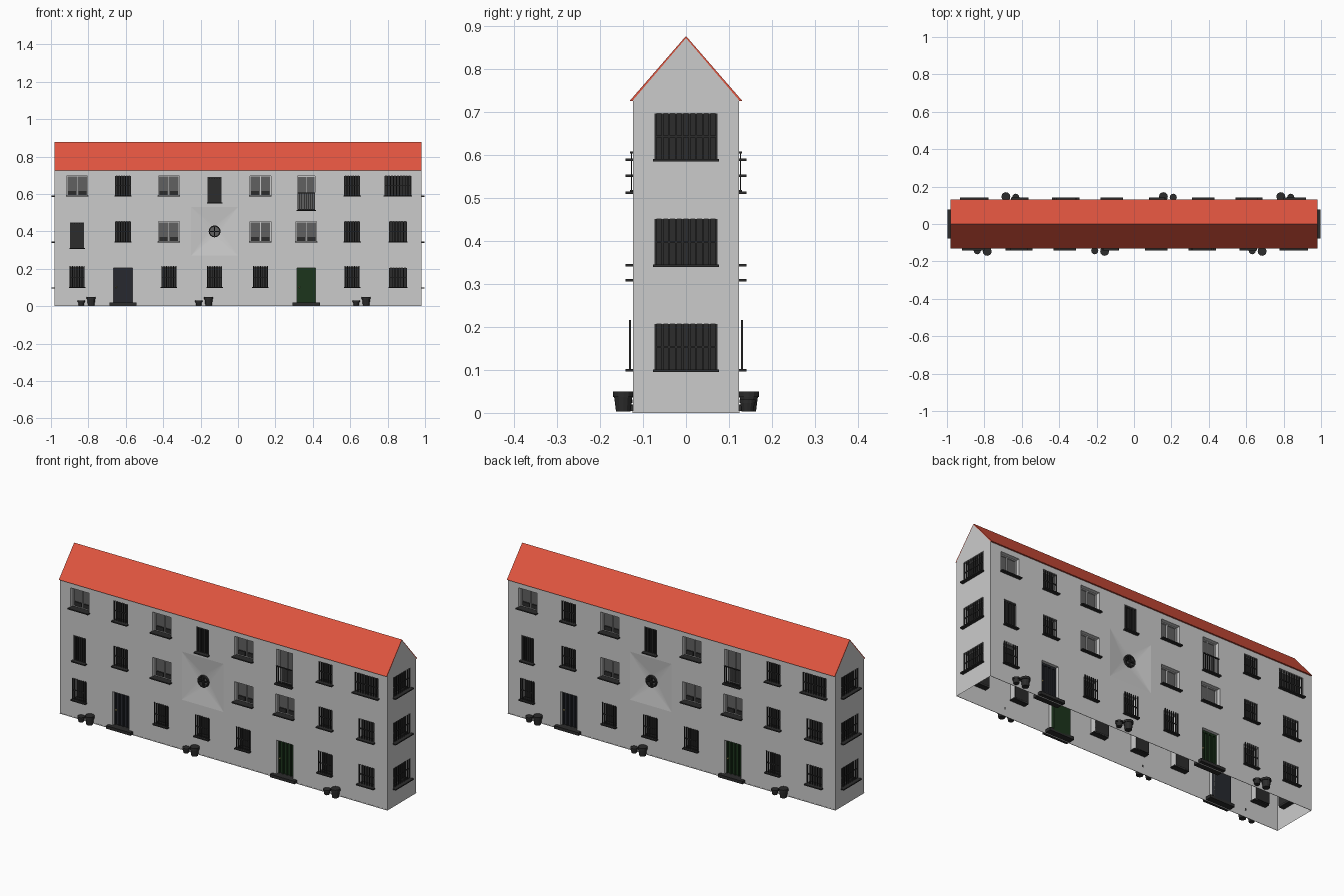
import bpy, bmesh, math
from mathutils import Matrix, Vector

if "Cube" in bpy.data.objects:
    bpy.data.objects.remove(bpy.data.objects["Cube"])

COLORS = {"dark": (0.025, 0.025, 0.025, 1), "glass": (0.12, 0.12, 0.12, 1),
          "red": (0.75, 0.09, 0.05, 1), "green": (0.012, 0.035, 0.012, 1),
          "blue_black": (0.02, 0.022, 0.028, 1), "brass": (0.7, 0.55, 0.2, 1)}
MATS = {}
def mat(name):
    if name not in MATS:
        MATS[name] = bpy.data.materials.new(name)
        MATS[name].diffuse_color = COLORS[name]
    return MATS[name]

def finish(bm, name, color=None, M=Matrix()):
    me = bpy.data.meshes.new(name)
    bm.to_mesh(me)
    bm.free()
    me.transform(M)
    ob = bpy.data.objects.new(name, me)
    bpy.context.collection.objects.link(ob)
    if color:
        me.materials.append(mat(color))
    return ob

def face(bm, *pts):
    return bm.faces.new([bm.verts.new(p) for p in pts])

def box(bm, x0, x1, y0, y1, z0, z1):
    m = Matrix.Translation(((x0+x1)/2, (y0+y1)/2, (z0+z1)/2)) @ Matrix.Diagonal((x1-x0, y1-y0, z1-z0, 1))
    bmesh.ops.create_cube(bm, size=1, matrix=m)

def bars(bm, x0, x1, y, z0, z1, n, t=0.005):
    for i in range(n):
        x = x0 + t/2 + (x1-x0-t) * i / (n-1)
        box(bm, x-t/2, x+t/2, y-t/2, y+t/2, z0, z1)

def facade(tag, half, openings, M, top=0.728, oculus=None, gable=None):
    """Wall in local space: x along, -y outward, y = 0 is the wall plane."""
    P = {}
    def part(name, color=None):
        return P.setdefault((name, color), bmesh.new())
    wall = part("wall")
    holes = [(u-w/2, u+w/2, a, b, k) for u, w, a, b, k in openings]
    if oculus:
        u, z = oculus
        holes.append((u-0.125, u+0.125, z-0.13, z+0.13, "oculus"))
    xs = sorted({-half, half, *[h[0] for h in holes], *[h[1] for h in holes]})
    # wall strips with the openings left out
    for a, b in zip(xs, xs[1:]):
        mid = (a+b)/2
        z = 0
        for h in sorted([h for h in holes if h[0] < mid < h[1]], key=lambda h: h[2]):
            if h[2] > z:
                face(wall, (a, 0, z), (b, 0, z), (b, 0, h[2]), (a, 0, h[2]))
            z = h[3]
        face(wall, (a, 0, z), (b, 0, z), (b, 0, top), (a, 0, top))
    if gable:
        face(wall, (-half, 0, top), (half, 0, top), (0, 0, gable))

    for x0, x1, z0, z1, k in holes:
        if k == "oculus":
            continue
        d = {"shutter": 0.018, "door": 0.035, "green_door": 0.035}.get(k, 0.035)
        # reveals
        c = [(x0, z0), (x1, z0), (x1, z1), (x0, z1)]
        for (p, q), (r, s) in zip(c, c[1:]+c[:1]):
            face(wall, (p, 0, q), (p, d, q), (r, d, s), (r, 0, s))
        w, h, m = x1-x0, z1-z0, (x0+x1)/2
        if k in ("door", "green_door"):
            col = "green" if k == "green_door" else "blue_black"
            bm = part(k + "_leaf", col)
            box(bm, x0, x1, 0.024, d, z0, z1)
            bars(bm, x0, x1, 0.021, z0, z1, 5, 0.008)
            box(bm, x0, x1, 0.017, 0.024, z1-0.01, z1)
            bmesh.ops.create_icosphere(part("door_knob", "brass"), subdivisions=1, radius=0.005,
                                       matrix=Matrix.Translation((x0+0.013, 0.012, z0+0.09)))
            box(part("door_step", "dark"), m-0.073, m+0.073, -0.02, 0.035, 0.004, 0.02)
            continue
        pane_col = "glass" if k in ("casement", "balcony") else "dark"
        box(part("window_pane_" + pane_col, pane_col), x0, x1, d-0.006, d, z0, z1)
        # projecting sill
        box(part("window_sill", "dark"), x0-0.004, x1+0.004, -0.018, d-0.006, z0-0.004, z0+0.002)
        rails = part("window_bars", "dark")
        if k in ("casement", "balcony"):
            fr = part("window_frame")
            t = 0.004
            for a, b in ((x0, x0+t), (m-t/2, m+t/2), (x1-t, x1)):
                box(fr, a, b, d-0.014, d-0.006, z0, z1)
            for a in (z0, z1-t):
                box(fr, x0, x1, d-0.014, d-0.006, a, a+t)
        if k == "casement":
            for s in (-1, 1):
                e = m + s*w/4
                box(rails, e-w*0.19, e+w*0.19, d-0.012, d-0.006, z0+0.004, z0+0.026)
        elif k == "balcony":
            bars(rails, x0, x1, -0.004, z0, z0+h*0.52, 9, 0.003)
            for a in (z0+0.006, z0+h*0.52):
                box(rails, x0, x1, -0.007, 0, a-0.004, a)
        elif k == "shutter":
            bars(rails, x0, x1, 0.008, z0, z1, 6, 0.008)
            box(rails, x0, x1, 0.003, 0.012, z1-0.008, z1)
        else:
            y = -0.007 if k == "grille" else 0.004
            bars(rails, x0, x1, y, z0, z1+(0.006 if k == "grille" else 0), max(7, round(w/0.014)), 0.0045)
            box(rails, x0, x1, y-0.002, y+0.002, z0+h*0.48, z0+h*0.52)

    if oculus:
        # dished square panel around a round window
        u, z = oculus
        n, r, d = 16, 0.032, 0.012
        ring = [(u+r*math.cos(t), z+r*math.sin(t)) for t in [math.pi/4+2*math.pi*i/n for i in range(n)]]
        sq = [(u+0.125, z+0.13), (u-0.125, z+0.13), (u-0.125, z-0.13), (u+0.125, z-0.13)]
        for s in range(4):
            a, b = sq[s], sq[(s+1) % 4]
            arc = [ring[(s*4+j) % n] for j in range(5)]
            face(wall, (a[0], 0, a[1]), (b[0], 0, b[1]), (arc[2][0], d, arc[2][1]))
            for j in range(4):
                o = a if j < 2 else b
                face(wall, (o[0], 0, o[1]), (arc[j+1][0], d, arc[j+1][1]), (arc[j][0], d, arc[j][1]))
        oc = part("round_window", "dark")
        for i in range(n):
            (p, q), (s, t) = ring[i], ring[(i+1) % n]
            g = lambda a, b, k, y: (u+(a-u)*k, y, z+(b-z)*k)
            face(oc, g(p, q, 1, 0), g(s, t, 1, 0), g(s, t, 0.8, 0), g(p, q, 0.8, 0))
            face(oc, g(p, q, 1, 0), g(p, q, 1, 0.03), g(s, t, 1, 0.03), g(s, t, 1, 0))
            face(oc, g(p, q, 0.8, 0), g(s, t, 0.8, 0), g(s, t, 0.8, 0.03), g(p, q, 0.8, 0.03))
        face(part("round_pane", "glass"), *[(p, 0.03, q) for p, q in ring])
        box(oc, u-0.003, u+0.003, 0.002, 0.01, z-0.03, z+0.03)
        box(oc, u-0.03, u+0.03, 0.002, 0.01, z-0.003, z+0.003)

    for (name, color), bm in P.items():
        bmesh.ops.remove_doubles(bm, verts=bm.verts, dist=1e-5)
        bmesh.ops.recalc_face_normals(bm, faces=bm.faces)
        if name == "wall":   # make the outside face outward
            f = max((f for f in bm.faces if abs(f.normal.y) > 0.99), key=lambda f: f.calc_area())
            if f.normal.y > 0:
                bmesh.ops.reverse_faces(bm, faces=bm.faces)
        finish(bm, tag + "_" + name, color, M)

# opening lists: centre, width, bottom, top, kind
col = [-0.86 + 0.245*i for i in range(8)]
front = [(col[i], 0.08, 0.10, 0.21, "grille") for i in (0, 2, 3, 4, 6)]
front += [(col[7], 0.095, 0.10, 0.205, "bars"),
          (col[1], 0.10, 0.012, 0.203, "door"), (col[5], 0.10, 0.012, 0.203, "green_door"),
          (col[0], 0.075, 0.31, 0.447, "shutter"), (col[3], 0.075, 0.553, 0.69, "shutter"),
          (col[5], 0.095, 0.513, 0.695, "balcony"),
          (col[7], 0.095, 0.345, 0.452, "bars"), (col[7], 0.145, 0.59, 0.697, "bars")]
front += [(col[i], 0.085, z, z+0.107, "bars") for i in (1, 6) for z in (0.345, 0.59)]
front += [(col[i], 0.112, z, z+0.107, "casement") for i, z in
          ((0, 0.59), (2, 0.59), (4, 0.59), (2, 0.345), (4, 0.345), (5, 0.345))]
side = [(0, 0.146, z, z+0.108, "bars") for z in (0.099, 0.343, 0.589)]

# the back repeats the front turned half round, as do the two ends
for turn, f_tag, s_tag in ((0, "front", "right"), (math.pi, "back", "left")):
    R = Matrix.Rotation(turn, 4, "Z")
    facade(f_tag, 0.98, front, R @ Matrix.Translation((0, -0.123, 0)), oculus=(col[3], 0.4))
    facade(s_tag, 0.123, side, R @ Matrix.Rotation(math.pi/2, 4, "Z") @ Matrix.Translation((0, -0.98, 0)),
           gable=0.872)
    # flower pots in pairs
    bm = bmesh.new()
    for x in (-0.785, -0.157, 0.685):
        for px, py, r, h in ((x, -0.146, 0.024, 0.05), (x-0.053, -0.143, 0.019, 0.031)):
            for r1, r2, a, b in ((0.7*r, 0.9*r, 0.003, 0.8*h), (r, r, 0.75*h, h)):
                bmesh.ops.create_cone(bm, cap_ends=True, segments=12, radius1=r1, radius2=r2, depth=b-a,
                                      matrix=Matrix.Translation((px, py, (a+b)/2)))
    finish(bm, f_tag + "_flower_pots", "dark", R)

# pitched roof, thin folded slab
bm = bmesh.new()
prof = [(-0.131, 0.726), (0, 0.877), (0.131, 0.726), (0.123, 0.726), (0, 0.871), (-0.123, 0.726)]
for a, b in zip(range(6), [1, 2, 3, 4, 5, 0]):
    (p, q), (r, s) = prof[a], prof[b]
    face(bm, (-0.98, p, q), (0.98, p, q), (0.98, r, s), (-0.98, r, s))
for x in (-0.98, 0.98):
    face(bm, *[(x, *prof[i]) for i in (0, 1, 4, 5)])
    face(bm, *[(x, *prof[i]) for i in (1, 2, 3, 4)])
bmesh.ops.remove_doubles(bm, verts=bm.verts, dist=1e-5)
bmesh.ops.recalc_face_normals(bm, faces=bm.faces)
finish(bm, "roof", "red")

# thin plinth strip fixing the base of the walls to the ground
bm = bmesh.new()
for s in (-1, 1):
    box(bm, -0.98, 0.98, s*0.123-0.001, s*0.123+0.001, 0, 0.004)
finish(bm, "plinth")

for m in bpy.data.materials:
    if m.users and not m.is_grease_pencil:
        m.use_nodes = True
        m.node_tree.nodes["Principled BSDF"].inputs["Base Color"].default_value = m.diffuse_color
